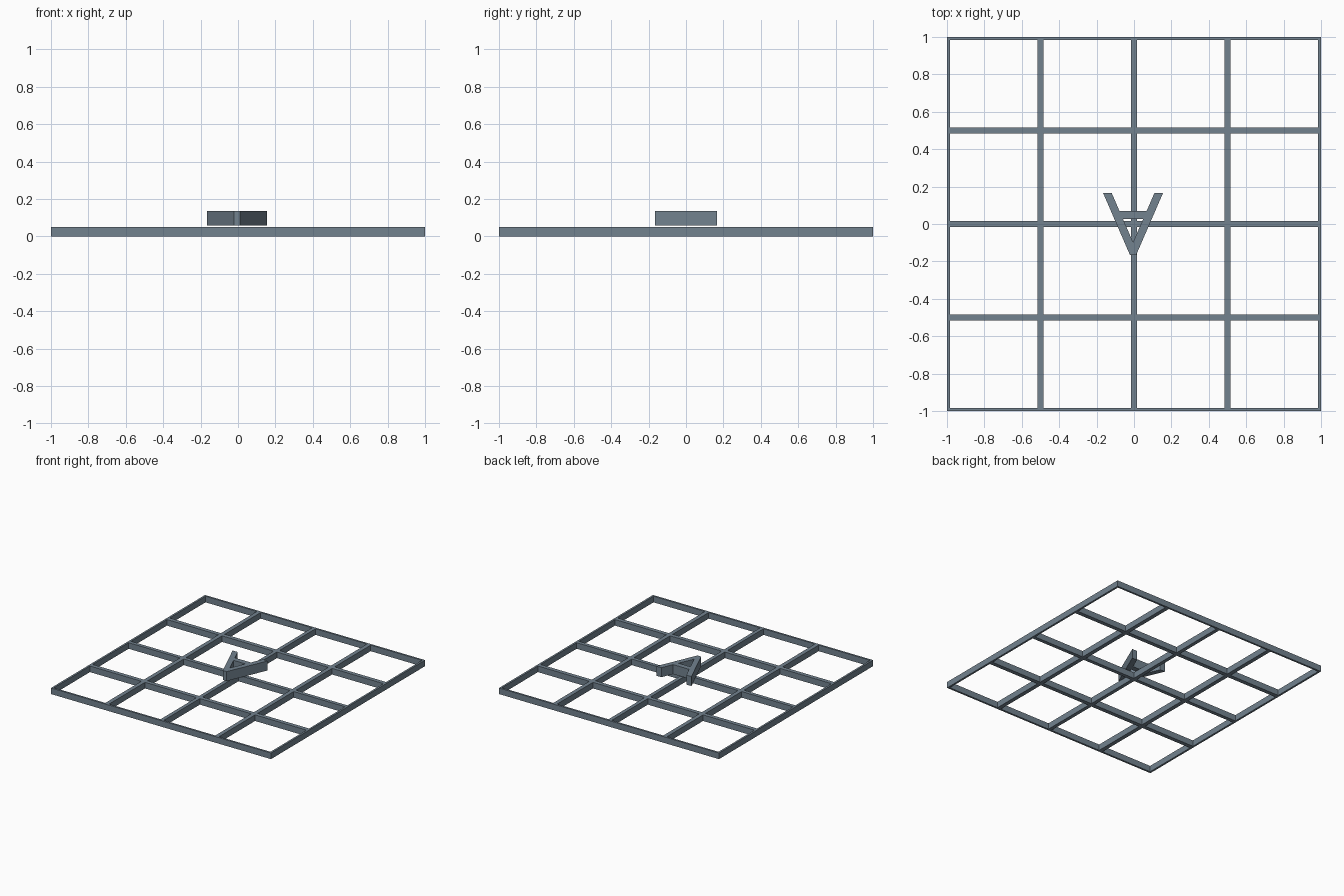
import bpy
import bmesh

cube = bpy.data.objects.get("Cube")
if cube:
    bpy.data.objects.remove(cube, do_unlink=True)


def flat_material(name, color):
    mat = bpy.data.materials.new(name)
    mat.use_nodes = True
    mat.diffuse_color = color
    mat.node_tree.nodes["Principled BSDF"].inputs["Base Color"].default_value = color
    return mat


slate = flat_material("slate grey", (0.17, 0.225, 0.275, 1))


def finish(name, bm):
    bmesh.ops.recalc_face_normals(bm, faces=bm.faces)
    mesh = bpy.data.meshes.new(name)
    bm.to_mesh(mesh)
    bm.free()
    mesh.materials.append(slate)
    obj = bpy.data.objects.new(name, mesh)
    bpy.context.collection.objects.link(obj)
    return obj


def box(name, x0, x1, y0, y1, z0, z1):
    bm = bmesh.new()
    bmesh.ops.create_cube(bm, size=1)
    for v in bm.verts:
        v.co = (x1 if v.co.x > 0 else x0,
                y1 if v.co.y > 0 else y0,
                z1 if v.co.z > 0 else z0)
    return finish(name, bm)


def prism(name, outline, z0, z1):
    bm = bmesh.new()
    base = bm.faces.new([bm.verts.new((x, y, z0)) for x, y in outline])
    top = bmesh.ops.extrude_face_region(bm, geom=[base], use_keep_orig=True)
    for v in top["geom"]:
        if isinstance(v, bmesh.types.BMVert):
            v.co.z = z1
    return finish(name, bm)


# Open floor grid: thin rim, centre bars and quarter bars
GRID_TOP = 0.05
RIM = 0.016
for label, pos, width in (("rim_low", RIM / 2 - 1, RIM), ("quarter_low", -0.5, 0.034),
                          ("centre", 0, 0.03), ("quarter_high", 0.5, 0.034),
                          ("rim_high", 1 - RIM / 2, RIM)):
    a, b = pos - width / 2, pos + width / 2
    box("lengthwise_bar_" + label, a, b, -1, 1, 0, GRID_TOP)
    box("crosswise_bar_" + label, -1, 1, a, b, 0, GRID_TOP)

# Raised pointer aimed at the front: two splayed arms and a brace
LOW, HIGH = 0.058, 0.136
MID = -0.005
SPLAY = 0.433
TIP_Y, TAIL_Y, NOTCH_Y = -0.165, 0.165, -0.098


def inner(y):
    return (y - NOTCH_Y) * SPLAY


def outer(y):
    return 0.017 + (y - TIP_Y) * SPLAY


left_half = [(0, TIP_Y), (outer(TIP_Y), TIP_Y), (outer(TAIL_Y), TAIL_Y),
             (inner(TAIL_Y), TAIL_Y), (0, NOTCH_Y)]
outline = left_half[1:] + [(-x, y) for x, y in reversed(left_half[1:-1])]
prism("pointer_arms", [(MID + x, y) for x, y in outline], LOW, HIGH)

brace = [(side * inner(y), y) for side, y in ((-1, 0.027), (1, 0.027), (1, 0.07), (-1, 0.07))]
prism("pointer_brace", [(MID + x, y) for x, y in brace], LOW, HIGH)
